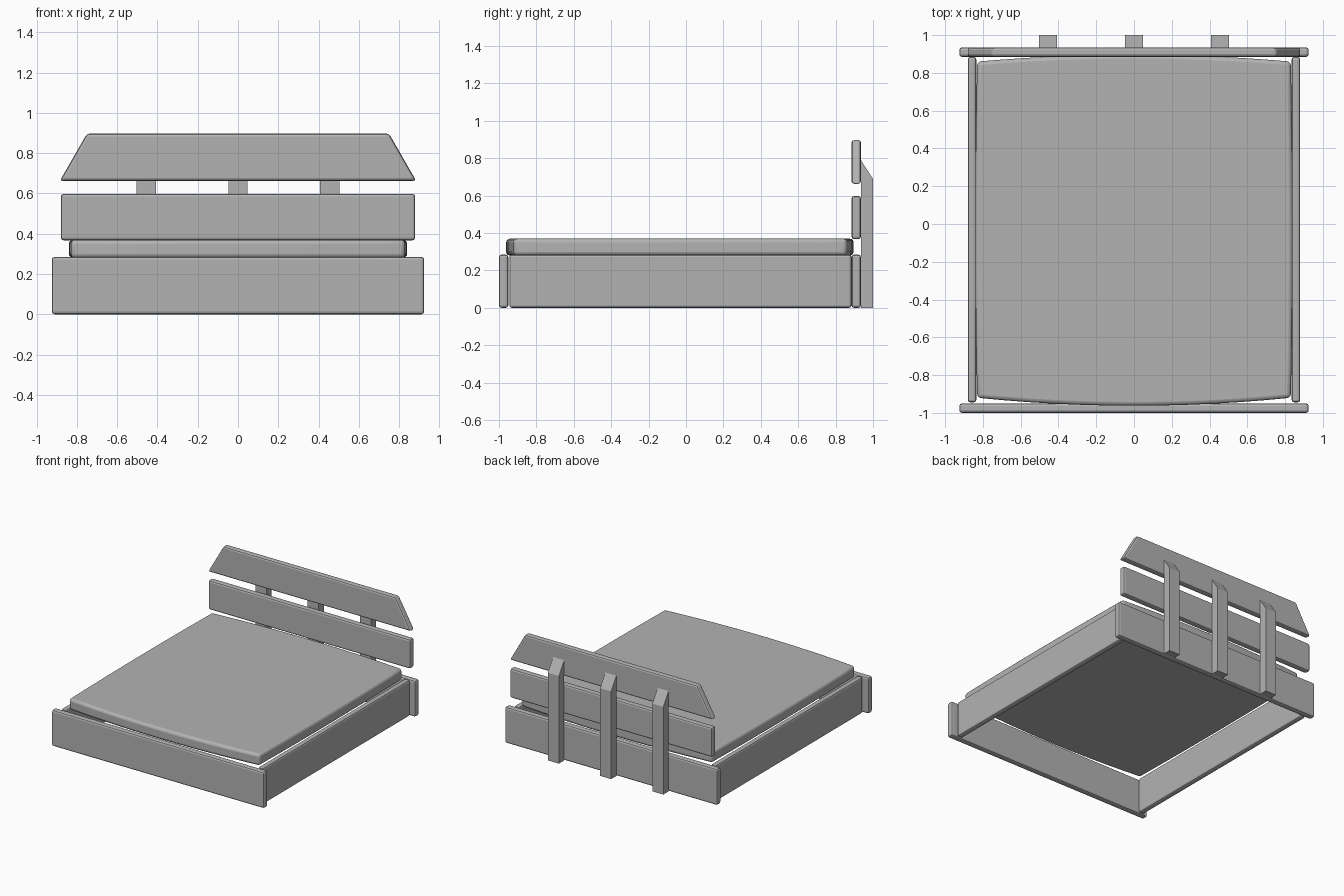
import bpy, bmesh, math
from mathutils import Vector

cube = bpy.data.objects.get("Cube")
if cube:
    bpy.data.objects.remove(cube, do_unlink=True)

GREY = (0.45, 0.45, 0.45, 1.0)
mat = bpy.data.materials.new("plain grey")
mat.use_nodes = True
mat.diffuse_color = GREY
mat.node_tree.nodes["Principled BSDF"].inputs["Base Color"].default_value = GREY


def prism(name, outline, offset, bevel=0.0, segments=2):
    """Extrude a closed outline of 3D points by offset, with optional rounded edges."""
    bm = bmesh.new()
    face = bm.faces.new([bm.verts.new(p) for p in outline])
    ext = bmesh.ops.extrude_face_region(bm, geom=[face])
    moved = [v for v in ext["geom"] if isinstance(v, bmesh.types.BMVert)]
    bmesh.ops.translate(bm, verts=moved, vec=Vector(offset))
    bmesh.ops.recalc_face_normals(bm, faces=bm.faces)
    mesh = bpy.data.meshes.new(name)
    bm.to_mesh(mesh)
    bm.free()
    mesh.materials.append(mat)
    obj = bpy.data.objects.new(name, mesh)
    bpy.context.collection.objects.link(obj)
    if bevel:
        mod = obj.modifiers.new("rounded edges", "BEVEL")
        mod.width = bevel
        mod.segments = segments
        mod.limit_method = "ANGLE"
        mod.angle_limit = math.radians(30)
    return obj


def board(name, half_bottom, half_top, z0, z1, y0, y1):
    """Upright plank across the bed; a narrower top slants its ends."""
    outline = [(-half_bottom, y0, z0), (half_bottom, y0, z0),
               (half_top, y0, z1), (-half_top, y0, z1)]
    return prism(name, outline, (0, y1 - y0, 0), 0.014)


# Frame
RAIL_TOP = 0.285
board("foot_board", 0.925, 0.925, 0, RAIL_TOP, -1.0, -0.95)
board("head_rail", 0.925, 0.925, 0, RAIL_TOP, 0.885, 0.935)
for side, sign in (("left", 1), ("right", -1)):
    x = 0.835 * sign
    prism(side + "_rail",
          [(x, -0.945, 0), (x, 0.885, 0), (x, 0.885, RAIL_TOP), (x, -0.945, RAIL_TOP)],
          (0.045 * sign, 0, 0), 0.014)

# Headboard planks
board("headboard_lower_plank", 0.88, 0.88, 0.367, 0.598, 0.885, 0.935)
board("headboard_upper_plank", 0.885, 0.75, 0.663, 0.898, 0.885, 0.935)

# Posts behind the headboard, with sloping tops
for label, x in (("right", -0.455), ("middle", 0), ("left", 0.455)):
    prism(label + "_post",
          [(x - 0.048, 0.935, 0), (x - 0.048, 1.0, 0),
           (x - 0.048, 1.0, 0.69), (x - 0.048, 0.935, 0.79)],
          (0.096, 0, 0))

# Mattress with slightly bulging edges
STEPS = 12
ts = [2 * i / STEPS - 1 for i in range(STEPS)]
y_mid, y_half = -0.03, 0.89
outline = []
for t in ts:
    outline.append((0.83 * t, -0.92 - 0.042 * (1 - t * t), RAIL_TOP - 0.005))
for t in ts:
    outline.append((0.83 + 0.01 * (1 - t * t), y_mid + y_half * t, RAIL_TOP - 0.005))
for t in ts:
    outline.append((-0.83 * t, 0.86 + 0.036 * (1 - t * t), RAIL_TOP - 0.005))
for t in ts:
    outline.append((-0.83 - 0.01 * (1 - t * t), y_mid - y_half * t, RAIL_TOP - 0.005))
mattress = prism("mattress", outline, (0, 0, 0.09), 0.02, 3)
bpy.ops.object.select_all(action="DESELECT")
mattress.select_set(True)
bpy.context.view_layer.objects.active = mattress
bpy.ops.object.shade_smooth_by_angle(angle=math.radians(35))
